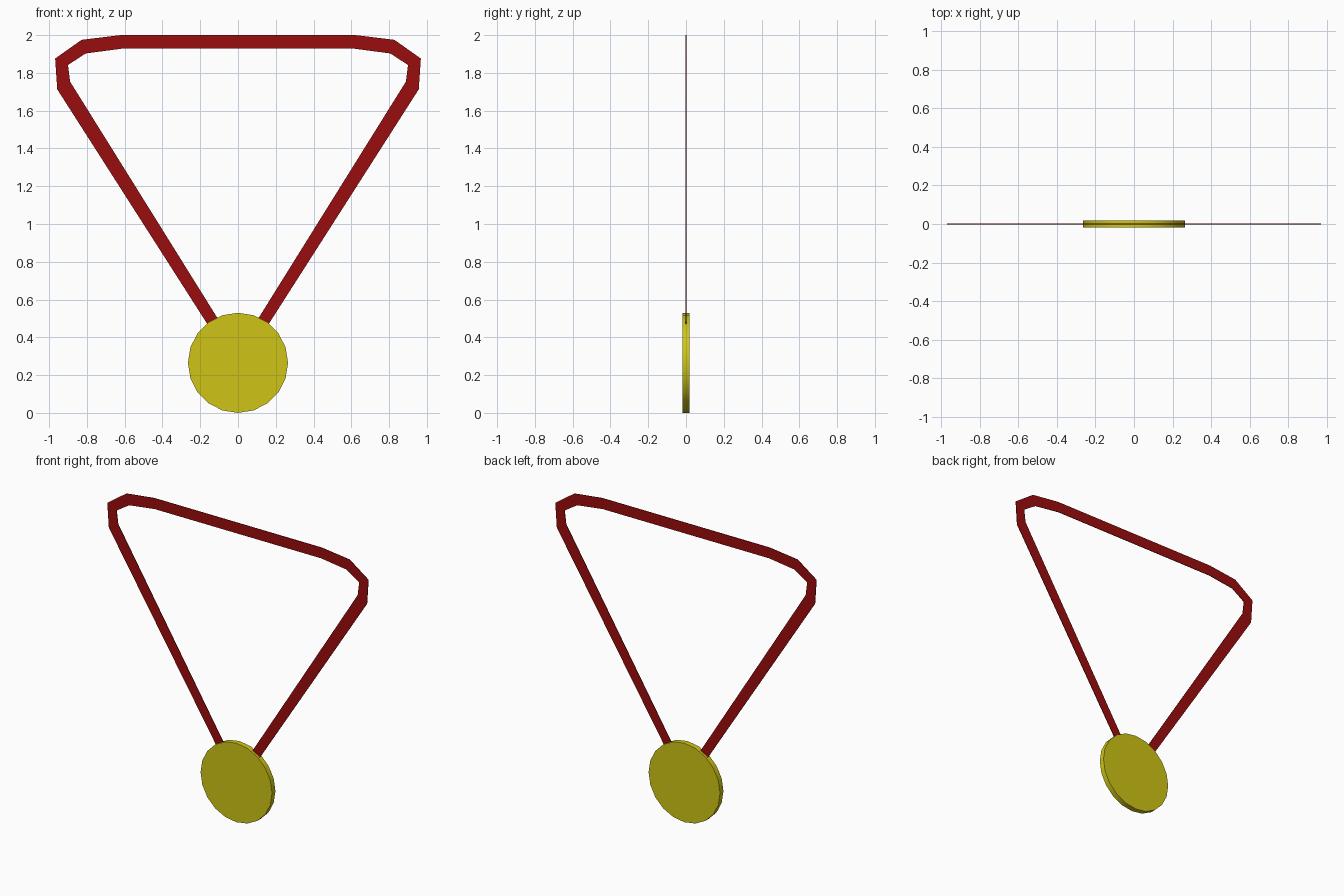
import bpy, bmesh, math

if "Cube" in bpy.data.objects:
    bpy.data.objects.remove(bpy.data.objects["Cube"])


def material(name, color):
    mat = bpy.data.materials.new(name)
    mat.diffuse_color = (*color, 1.0)
    mat.use_nodes = True
    mat.node_tree.nodes["Principled BSDF"].inputs["Base Color"].default_value = mat.diffuse_color
    return mat


gold = material("gold", (0.62, 0.56, 0.008))
red = material("red", (0.33, 0.004, 0.004))

# Medal disc: 20-sided cylinder lying along y, one corner at the top
RADIUS, DEPTH = 0.265, 0.036
bpy.ops.mesh.primitive_cylinder_add(
    vertices=20, radius=RADIUS, depth=DEPTH,
    location=(0, 0, RADIUS), rotation=(math.pi / 2, 0, 0))
medal = bpy.context.object
medal.name = "medal_disc"
medal.data.materials.append(gold)
bpy.ops.object.shade_smooth_by_angle(angle=math.radians(30))

# Ribbon: (outer, inner) pairs of x, z for the right half, tucked into the medal
THICKNESS = 0.004
pairs = [
    ((0.143, 0.44), (0.07, 0.44)),
    ((0.957, 1.713), (0.889, 1.754)),
    ((0.968, 1.876), (0.900, 1.842)),
    ((0.828, 1.975), (0.806, 1.903)),
    ((0.622, 2.000), (0.617, 1.928)),
]
# Mirror to the left half to get one strip running all the way round
strip = pairs + [tuple((-x, z) for x, z in p) for p in reversed(pairs)]

bm = bmesh.new()
rings = []
for (ox, oz), (ix, iz) in strip:
    h = THICKNESS / 2
    rings.append([bm.verts.new(co) for co in
                  ((ox, -h, oz), (ox, h, oz), (ix, h, iz), (ix, -h, iz))])
for a, b in zip(rings, rings[1:]):
    for i in range(4):
        j = (i + 1) % 4
        bm.faces.new((a[i], a[j], b[j], b[i]))
bm.faces.new(rings[0])
bm.faces.new(rings[-1])
bmesh.ops.recalc_face_normals(bm, faces=bm.faces)
mesh = bpy.data.meshes.new("ribbon")
bm.to_mesh(mesh)
bm.free()
ribbon = bpy.data.objects.new("ribbon", mesh)
ribbon.data.materials.append(red)
bpy.context.collection.objects.link(ribbon)
